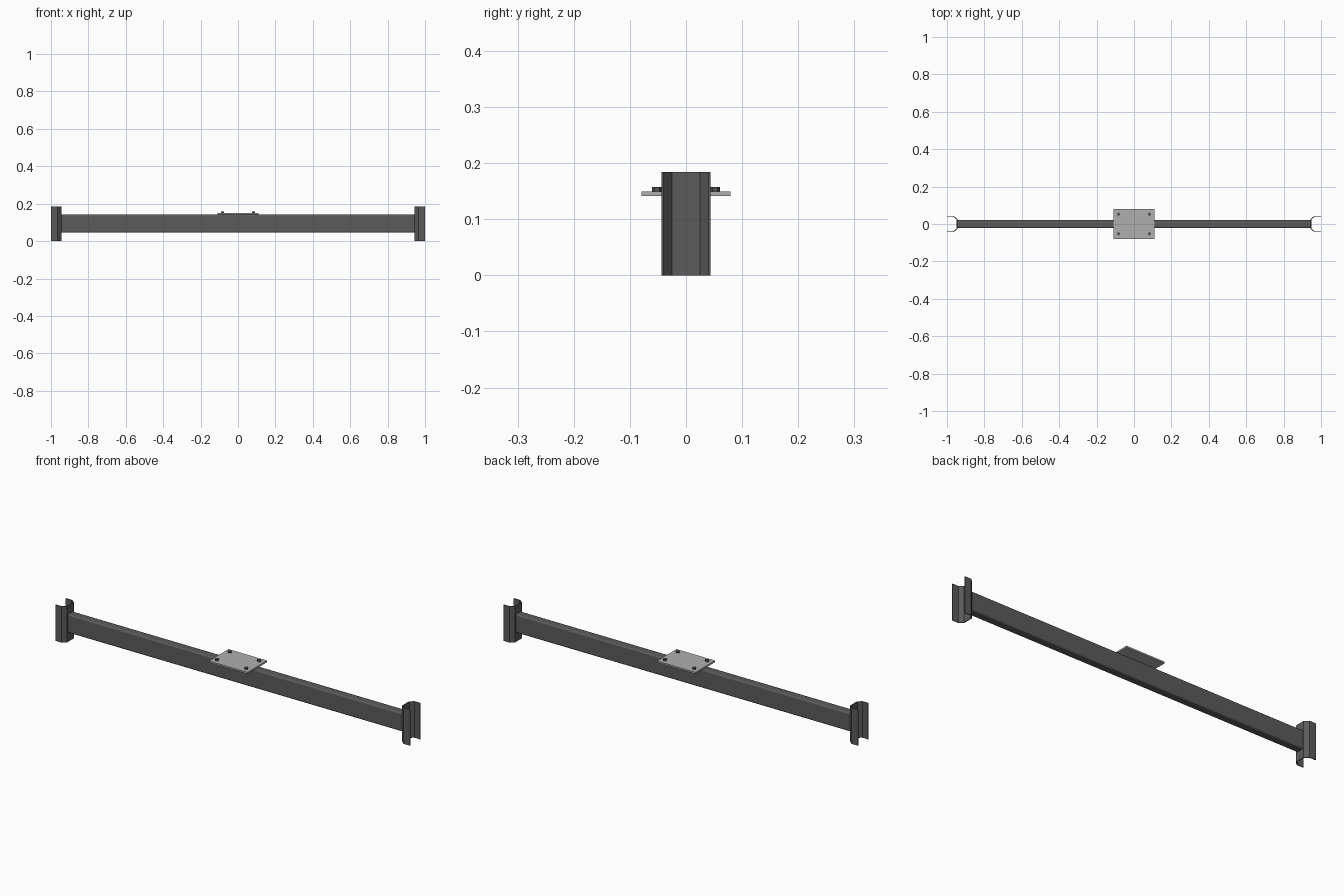
import bpy, bmesh, math

if "Cube" in bpy.data.objects:
    bpy.data.objects.remove(bpy.data.objects["Cube"])


def material(name, v):
    m = bpy.data.materials.new(name)
    m.diffuse_color = (v, v, v, 1)
    m.use_nodes = True
    m.node_tree.nodes["Principled BSDF"].inputs["Base Color"].default_value = m.diffuse_color
    return m


DARK = material("dark steel", 0.105)
LIGHT = material("light steel", 0.43)
BOLT = material("bolt steel", 0.085)


def finish(name, bm, mat):
    bmesh.ops.recalc_face_normals(bm, faces=bm.faces)
    me = bpy.data.meshes.new(name)
    bm.to_mesh(me)
    bm.free()
    me.materials.append(mat)
    ob = bpy.data.objects.new(name, me)
    bpy.context.collection.objects.link(ob)
    return ob


def box(name, size, center, mat):
    bm = bmesh.new()
    bmesh.ops.create_cube(bm, size=1)
    for v in bm.verts:
        v.co = [v.co[i] * size[i] + center[i] for i in range(3)]
    return finish(name, bm, mat)


def prism(name, points, z0, z1, mat):
    bm = bmesh.new()
    face = bm.faces.new([bm.verts.new((x, y, z0)) for x, y in points])
    ext = bmesh.ops.extrude_face_region(bm, geom=[face])["geom"]
    for v in ext:
        if isinstance(v, bmesh.types.BMVert):
            v.co.z = z1
    return finish(name, bm, mat)


# Long crossbeam with rounded lengthwise edges
beam = box("crossbeam", (1.892, 0.044, 0.095), (0, 0, 0.0935), DARK)
bm = bmesh.new()
bm.from_mesh(beam.data)
long_edges = [e for e in bm.edges if abs(e.verts[0].co.x - e.verts[1].co.x) > 1]
bmesh.ops.bevel(bm, geom=long_edges, offset=0.008, segments=3, profile=0.5, affect='EDGES')
bm.to_mesh(beam.data)
bm.free()

# Open end channels: bent sheet with two flanges facing outwards
outer = [(1.0, 0.044), (0.965, 0.044), (0.945, 0.027)]
inner = [(0.949, 0.025), (0.967, 0.040), (1.0, 0.040)]
half = outer + [(x, -y) for x, y in reversed(outer)]
half += [(x, -y) for x, y in reversed(inner)] + inner
for side, label in ((-1, "left"), (1, "right")):
    prism(label + "_end_channel", [(side * x, y) for x, y in half], 0, 0.184, DARK)

# Mounting plate
box("mounting_plate", (0.218, 0.158, 0.008), (0, 0, 0.145), LIGHT)

# Hexagonal bolt heads at the plate corners
for sx in (-1, 1):
    for sy in (-1, 1):
        pts = [(sx * 0.083 + 0.009 * math.cos(a * math.pi / 3 + math.pi / 6),
                sy * 0.052 + 0.009 * math.sin(a * math.pi / 3 + math.pi / 6)) for a in range(6)]
        prism("bolt_head", pts, 0.149, 0.157, BOLT)
